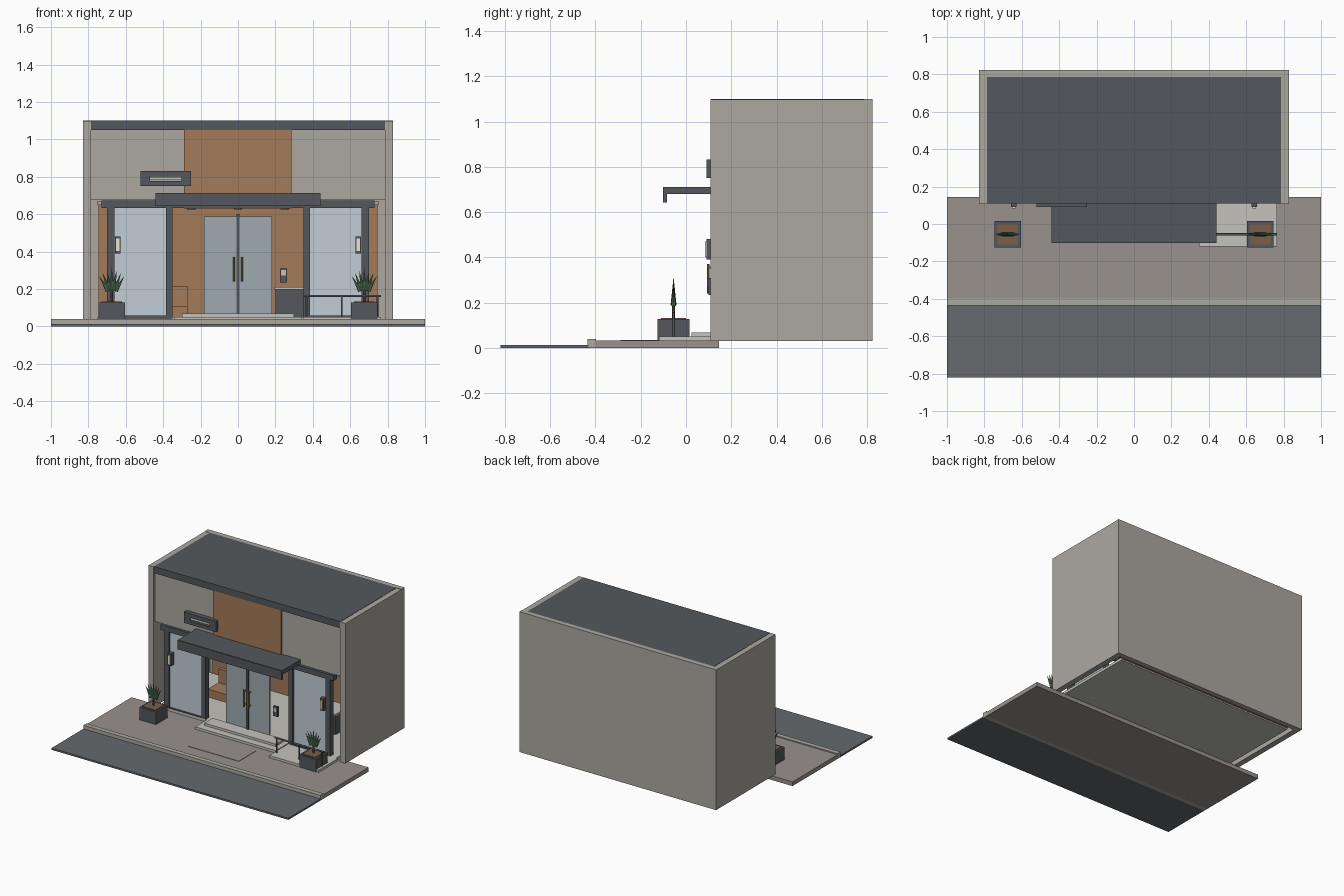
import bpy, bmesh, math
from mathutils import Matrix, Vector

if "Cube" in bpy.data.objects:
    bpy.data.objects.remove(bpy.data.objects["Cube"])


def material(name, hexa):
    def lin(c):
        c /= 255
        return c / 12.92 if c < 0.04 else ((c + 0.055) / 1.055) ** 2.4
    m = bpy.data.materials.new(name)
    m.diffuse_color = (lin(hexa >> 16), lin(hexa >> 8 & 255), lin(hexa & 255), 1)
    m.use_nodes = True
    m.node_tree.nodes["Principled BSDF"].inputs["Base Color"].default_value = m.diffuse_color
    return m


CONCRETE = material("concrete", 0xACA8A1)
PAVING = material("paving", 0x98928D)
PALE = material("pale_stone", 0xC4C2BC)
ASPHALT = material("asphalt", 0x66696C)
DARK = material("dark_metal", 0x54585D)
WOOD = material("wood", 0xA47B5A)
GLASS = material("glass", 0xC3CED6)
DOOR_GLASS = material("door_glass", 0x9DAAB0)
BRASS = material("brass", 0xA08850)
GLOW = material("warm_light", 0xF2E3C8)
SOIL = material("soil", 0x7A5F4A)
LEAF = material("leaf", 0x5F8464)


def finish(name, bm, mat):
    me = bpy.data.meshes.new(name)
    bm.to_mesh(me)
    bm.free()
    me.materials.append(mat)
    ob = bpy.data.objects.new(name, me)
    bpy.context.collection.objects.link(ob)
    return ob


def box(name, x, y, z, mat):
    """Box from (min, max) ranges."""
    bm = bmesh.new()
    size = Vector((x[1] - x[0], y[1] - y[0], z[1] - z[0]))
    mid = Vector((sum(x) / 2, sum(y) / 2, sum(z) / 2))
    bmesh.ops.create_cube(bm, size=1, matrix=Matrix.Translation(mid) @ Matrix.Diagonal((*size, 1)))
    return finish(name, bm, mat)


def pair(name, x, y, z, mat):
    """The same box on the right and left."""
    box(name + "_right", x, y, z, mat)
    box(name + "_left", (-x[1], -x[0]), y, z, mat)


def rod(name, centre, r, depth, mat, axis="Z", sides=12):
    bm = bmesh.new()
    rot = Matrix.Rotation(math.pi / 2, 4, "Y") if axis == "X" else Matrix()
    bmesh.ops.create_cone(bm, cap_ends=True, segments=sides, radius1=r, radius2=r,
                          depth=depth, matrix=Matrix.Translation(centre) @ rot)
    return finish(name, bm, mat)


# Street, kerb and pavement
box("road", (-1, 1), (-0.82, -0.43), (0, 0.013), ASPHALT)
box("pavement", (-1, 1), (-0.40, 0.145), (0, 0.032), PAVING)
box("kerb", (-1, 1), (-0.435, -0.398), (0, 0.04), CONCRETE)
box("entrance_mat", (-0.22, 0.21), (-0.29, -0.08), (0.03, 0.035), PAVING)

# Building shell and roof
pair("side_wall", (0.787, 0.83), (0.108, 0.82), (0.03, 1.098), CONCRETE)
box("back_wall", (-0.83, 0.83), (0.785, 0.823), (0.03, 1.1), CONCRETE)
box("roof", (-0.787, 0.787), (0.11, 0.787), (1.05, 1.1), DARK)
box("upper_wall", (-0.787, 0.787), (0.125, 0.165), (0.675, 1.05), CONCRETE)
box("wood_panel", (-0.29, 0.285), (0.113, 0.13), (0.63, 1.05), WOOD)

# Lobby interior
box("lobby_floor", (-0.75, 0.75), (0.11, 0.76), (0.03, 0.05), PALE)
box("lobby_ceiling", (-0.75, 0.75), (0.15, 0.77), (0.65, 0.67), CONCRETE)
box("lobby_wood_wall", (-0.745, 0.745), (0.755, 0.775), (0.04, 0.65), WOOD)
box("reception_desk", (0.20, 0.53), (0.42, 0.57), (0.05, 0.197), DARK)
box("desk_top", (0.195, 0.535), (0.41, 0.58), (0.197, 0.21), PALE)
box("bench_seat", (-0.55, -0.27), (0.42, 0.58), (0.05, 0.11), WOOD)
box("bench_back", (-0.55, -0.27), (0.55, 0.58), (0.11, 0.215), WOOD)
for i in range(5):
    rod(f"downlight_{i}", (-0.5 + 0.25 * i, 0.35, 0.637), 0.022, 0.026, DARK)

# Shopfront frame and windows
box("front_beam", (-0.73, 0.73), (0.11, 0.15), (0.632, 0.672), DARK)
pair("outer_post", (0.66, 0.70), (0.11, 0.15), (0.04, 0.635), DARK)
pair("inner_post", (0.35, 0.385), (0.11, 0.15), (0.04, 0.66), DARK)
pair("window_sill", (0.35, 0.67), (0.11, 0.145), (0.04, 0.057), DARK)
pair("window_glass", (0.38, 0.665), (0.123, 0.132), (0.055, 0.635), GLASS)

# Double doors
pair("door_leaf", (0.004, 0.183), (0.118, 0.13), (0.07, 0.587), DOOR_GLASS)
box("door_mullion", (-0.009, 0.009), (0.11, 0.135), (0.065, 0.6), DARK)
for s in (-1, 1):
    side = "right" if s > 0 else "left"
    rod(f"door_handle_{side}", (s * 0.021, 0.098, 0.305), 0.005, 0.13, BRASS, sides=10)
    for z in (0.255, 0.355):
        box(f"handle_mount_{side}", (s * 0.021 - 0.004, s * 0.021 + 0.004), (0.098, 0.12),
            (z - 0.004, z + 0.004), BRASS)

# Entrance steps
box("lower_step", (-0.34, 0.34), (-0.03, 0.115), (0.03, 0.05), PALE)
box("upper_step", (-0.30, 0.30), (0.025, 0.125), (0.05, 0.068), PALE)

# Access platform with handrail
box("access_ramp", (0.347, 0.765), (-0.12, 0.11), (0.03, 0.05), PALE)
rod("handrail", (0.557, -0.055, 0.163), 0.006, 0.415, DARK, axis="X")
for i, x in enumerate((0.367, 0.555, 0.745)):
    rod(f"rail_post_{i}", (x, -0.055, 0.105), 0.005, 0.115, DARK)

# Canopy
box("canopy_slab", (-0.44, 0.44), (-0.097, 0.125), (0.68, 0.712), DARK)
box("canopy_fascia", (-0.44, 0.44), (-0.102, -0.085), (0.643, 0.71), DARK)

# Blank illuminated sign: a frame around a lit slot
box("sign_top", (-0.52, -0.25), (0.09, 0.126), (0.802, 0.832), DARK)
box("sign_bottom", (-0.52, -0.25), (0.09, 0.126), (0.75, 0.777), DARK)
box("sign_end_left", (-0.52, -0.47), (0.09, 0.126), (0.777, 0.802), DARK)
box("sign_end_right", (-0.302, -0.25), (0.09, 0.126), (0.777, 0.802), DARK)
box("sign_light", (-0.47, -0.302), (0.1, 0.126), (0.782, 0.798), PALE)

# Wall lamps and entry intercom
pair("lamp_body", (0.627, 0.657), (0.09, 0.125), (0.39, 0.482), DARK)
pair("lamp_glow", (0.633, 0.651), (0.084, 0.092), (0.402, 0.47), GLOW)
box("intercom_body", (0.225, 0.263), (0.1, 0.118), (0.235, 0.31), DARK)
box("intercom_screen", (0.231, 0.257), (0.097, 0.101), (0.272, 0.302), PALE)


# Planters with fan-leaved plants
def planter(side, cx, cy):
    box(f"planter_{side}", (cx - 0.07, cx + 0.07), (cy - 0.07, cy + 0.07), (0.032, 0.127), DARK)
    box(f"planter_soil_{side}", (cx - 0.055, cx + 0.055), (cy - 0.055, cy + 0.055),
        (0.12, 0.133), SOIL)
    rod(f"plant_stem_{side}", (cx, cy, 0.16), 0.006, 0.07, SOIL, sides=8)
    bm = bmesh.new()
    for i in range(-3, 4):
        length = 0.125 - 0.011 * abs(i)
        m = (Matrix.Translation((cx + 0.007 * i, cy, 0.19)) @ Matrix.Rotation(math.radians(10 * i), 4, "Y")
             @ Matrix.Translation((0, 0, length / 2)))
        bmesh.ops.create_cone(bm, cap_ends=True, segments=8, radius1=0.013, radius2=0,
                              depth=length, matrix=m)
    finish(f"plant_leaves_{side}", bm, LEAF)


planter("right", 0.675, -0.055)
planter("left", -0.675, -0.055)
